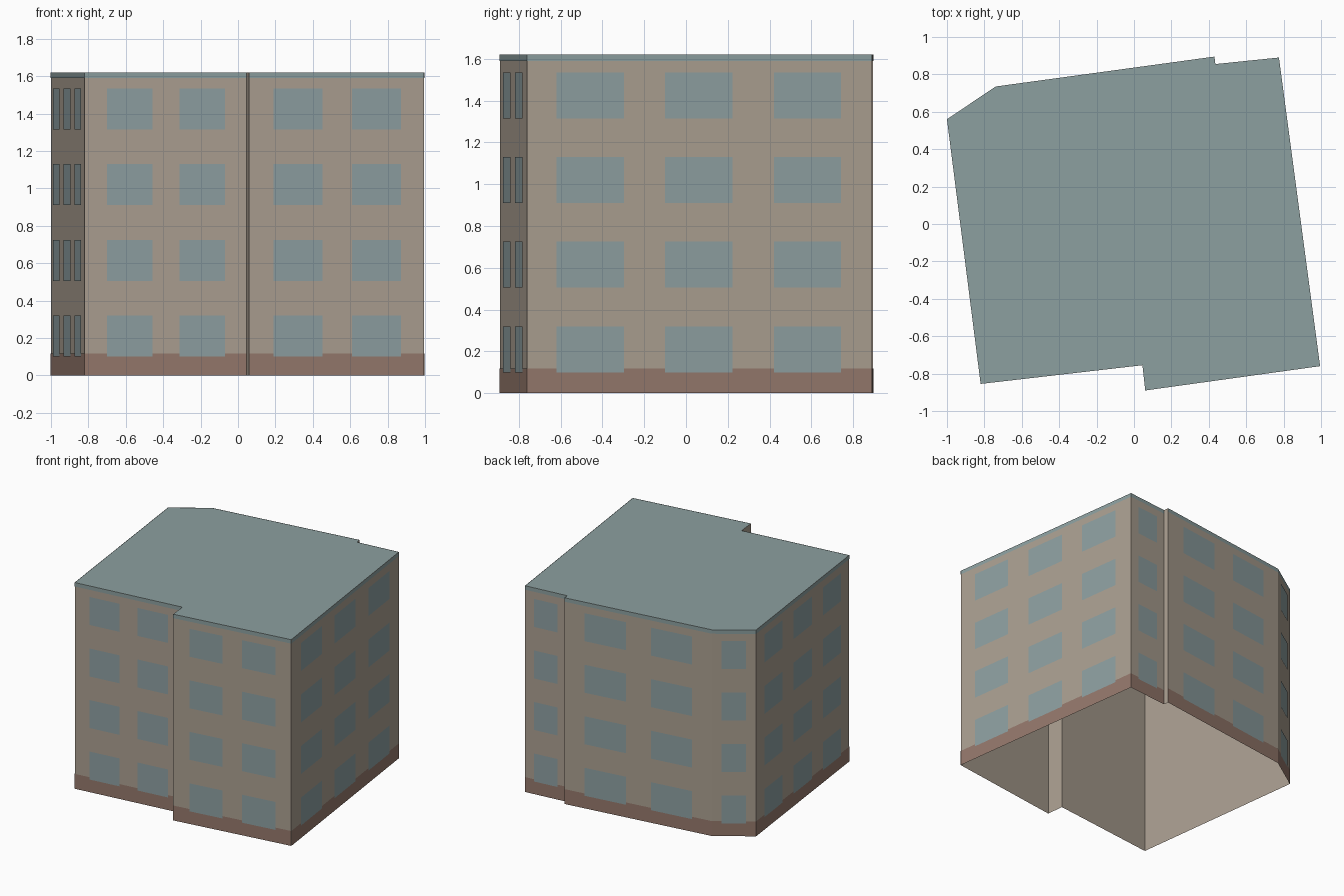
import bpy
import bmesh
from mathutils import Vector

cube = bpy.data.objects.get("Cube")
if cube:
    bpy.data.objects.remove(cube, do_unlink=True)


def material(name, r, g, b):
    m = bpy.data.materials.new(name)
    m.use_nodes = True
    m.diffuse_color = (r, g, b, 1)
    m.node_tree.nodes["Principled BSDF"].inputs["Base Color"].default_value = (r, g, b, 1)
    return m


WALL = material("beige wall", 0.41, 0.35, 0.285)
PLINTH = material("brown plinth", 0.30, 0.19, 0.15)
GLASS = material("blue grey glass", 0.27, 0.35, 0.36)
ROOF = material("grey green roof", 0.265, 0.35, 0.35)

HEIGHT = 1.62
PLINTH_TOP = 0.117
BAND_BOTTOM = 1.59
FLOOR_STEP = 0.405
SILL, LINTEL = 0.10, 0.32

# Footprint, counter-clockwise; each wall starts at its corner and carries
# the spans of its windows as fractions of the wall length.
THREE = [(0.085, 0.28), (0.40, 0.595), (0.715, 0.91)]
TWO = [(0.138, 0.418), (0.587, 0.867)]
ONE = [(0.22, 0.78)]
WALLS = [
    ((-0.82, -0.855), TWO),    # front, recessed half
    ((0.045, -0.755), []),     # front step
    ((0.06, -0.89), TWO),      # front, projecting half
    ((0.995, -0.76), THREE),   # side at +x
    ((0.775, 0.89), ONE),      # back, short part
    ((0.435, 0.855), []),      # back step
    ((0.43, 0.895), TWO),      # back, long part
    ((-0.74, 0.735), ONE),     # chamfered corner
    ((-1.0, 0.56), THREE),     # side at -x
]
corners = [Vector((x, y, 0)) for (x, y), _ in WALLS]


def make_object(name, quads, mat):
    bm = bmesh.new()
    for points in quads:
        bm.faces.new([bm.verts.new(p) for p in points])
    bmesh.ops.remove_doubles(bm, verts=bm.verts, dist=0.0001)
    mesh = bpy.data.meshes.new(name)
    bm.to_mesh(mesh)
    bm.free()
    mesh.materials.append(mat)
    obj = bpy.data.objects.new(name, mesh)
    bpy.context.collection.objects.link(obj)
    return obj


def panel(i, start, end, low, high, out=0.0):
    """Upright rectangle on wall i, moved outwards a little."""
    a, b = corners[i], corners[(i + 1) % len(corners)]
    d = b - a
    push = Vector((d.y, -d.x, 0)).normalized() * out
    p, q = a + d * start + push, a + d * end + push
    up = Vector((0, 0, 1))
    return [p + up * low, q + up * low, q + up * high, p + up * high]


everywhere = range(len(WALLS))
windowed = [i for i in everywhere if WALLS[i][1]]

# Open-bottomed wall shell and flat roof
make_object("walls", [panel(i, 0, 1, 0, HEIGHT) for i in everywhere], WALL)
make_object("roof", [[c + Vector((0, 0, HEIGHT)) for c in corners]], ROOF)

# Thin painted bands at the foot and the top of the walls
make_object("plinth", [panel(i, 0, 1, 0, PLINTH_TOP, 0.002) for i in windowed], PLINTH)
make_object("roof_band", [panel(i, 0, 1, BAND_BOTTOM, HEIGHT, 0.002) for i in windowed], ROOF)

# Four floors of windows
for floor in range(4):
    z = floor * FLOOR_STEP
    make_object(
        f"windows_floor_{floor + 1}",
        [panel(i, s, e, SILL + z, LINTEL + z, 0.004)
         for i in windowed for s, e in WALLS[i][1]],
        GLASS)
